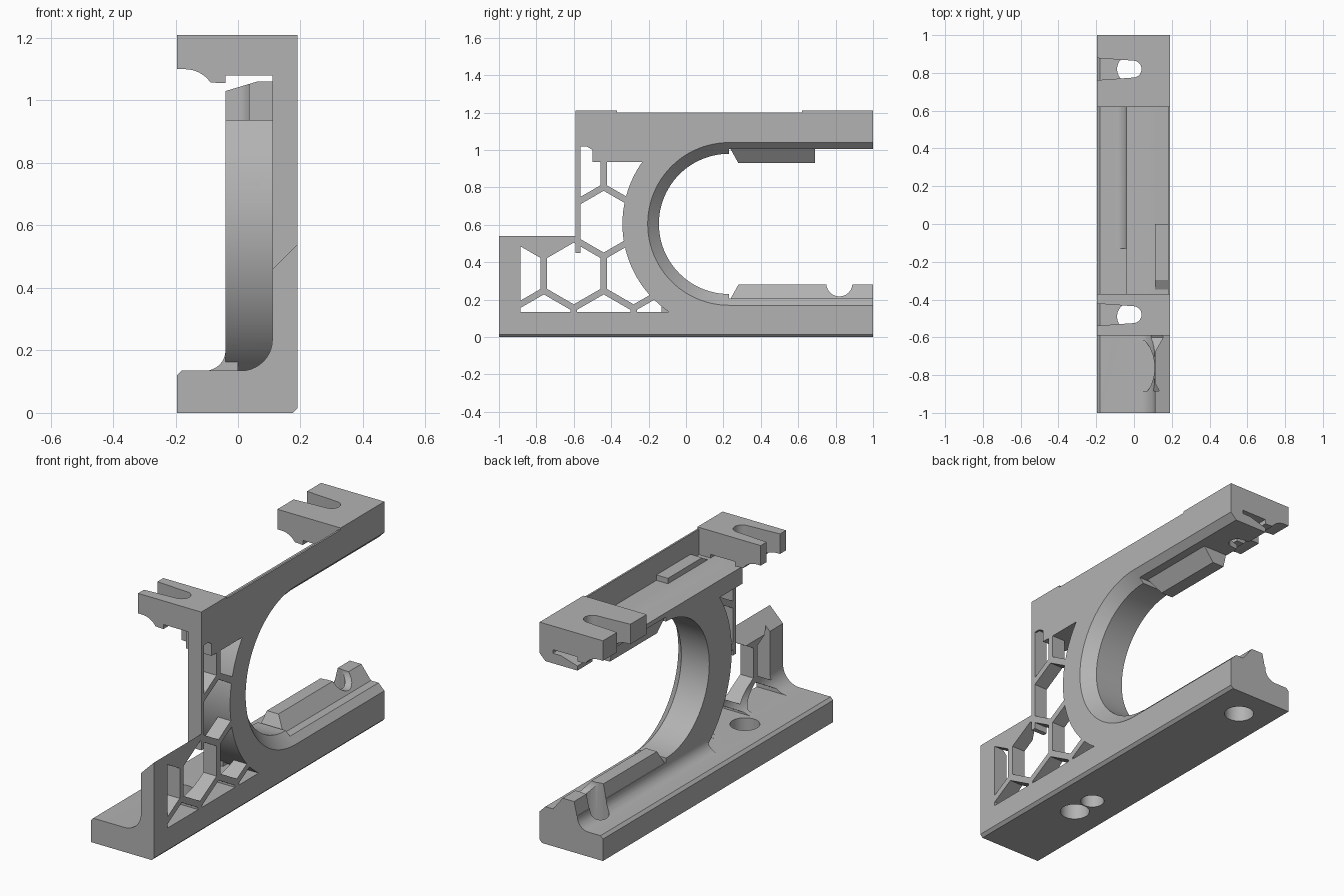
import bpy, bmesh, math

if "Cube" in bpy.data.objects:
    bpy.data.objects.remove(bpy.data.objects["Cube"])

grey = bpy.data.materials.new("plain grey")
grey.use_nodes = True
GREY = (0.45, 0.45, 0.45, 1)
grey.diffuse_color = GREY
grey.node_tree.nodes["Principled BSDF"].inputs["Base Color"].default_value = GREY

PLACE = {"x": lambda a, b, d: (d, a, b),
         "y": lambda a, b, d: (a, d, b),
         "z": lambda a, b, d: (a, b, d)}


def loft(name, start, end, lo, hi, axis):
    """Solid between two outlines placed at lo and hi along an axis."""
    bm = bmesh.new()
    r0 = [bm.verts.new(PLACE[axis](a, b, lo)) for a, b in start]
    r1 = [bm.verts.new(PLACE[axis](a, b, hi)) for a, b in end]
    bm.faces.new(r0)
    bm.faces.new(r1)
    n = len(r0)
    for i in range(n):
        j = (i + 1) % n
        bm.faces.new((r0[i], r0[j], r1[j], r1[i]))
    bmesh.ops.recalc_face_normals(bm, faces=bm.faces)
    me = bpy.data.meshes.new(name)
    bm.to_mesh(me)
    bm.free()
    ob = bpy.data.objects.new(name, me)
    bpy.context.collection.objects.link(ob)
    me.materials.append(grey)
    return ob


def prism(name, pts, lo, hi, axis):
    return loft(name, pts, pts, lo, hi, axis)


def box(name, x0, x1, y0, y1, z0, z1):
    return prism(name, [(x0, y0), (x1, y0), (x1, y1), (x0, y1)], z0, z1, "z")


def arc(ca, cb, r, a0, a1, n):
    return [(ca + r * math.cos(math.radians(a0 + (a1 - a0) * i / n)),
             cb + r * math.sin(math.radians(a0 + (a1 - a0) * i / n))) for i in range(n + 1)]


def combine(target, tool, op):
    mod = target.modifiers.new(op, "BOOLEAN")
    mod.operation = op
    mod.solver = "EXACT"
    mod.object = tool
    bpy.context.view_layer.objects.active = target
    bpy.ops.object.modifier_apply(modifier=mod.name)
    bpy.data.objects.remove(tool)


def add(tool):
    combine(bracket, tool, "UNION")


def cut(tool):
    combine(bracket, tool, "DIFFERENCE")


WALL, OUT, INNER, BACK = 0.11, 0.19, -0.04, -0.195
CY, CZ = 0.23, 0.605


def stadium(r, end):
    """Half circle opening toward +y with straight sides."""
    return arc(CY, CZ, r, 90, 270, 48) + [(end, CZ - r), (end, CZ + r)]


# Side wall with its fillet to the foot
bracket = prism("bracket", [(-1, 0.02), (0, 0.02), (0, 1.09), (-0.59, 1.09),
                            (-0.59, 0.54), (-1, 0.54)], WALL, OUT, "x")
add(prism("foot_fillet", [(0.15, 0.1), (0.15, 0.235)] + arc(0.01, 0.235, 0.1, 0, -90, 10)
          + [(0.01, 0.1)], -1, 0.3, "y"))

# Honeycomb openings
for cy, cz in [(-0.92, 0.34), (-0.6, 0.34), (-0.28, 0.34), (-0.44, 0.617), (-0.12, 0.617),
               (-0.6, 0.894), (-0.28, 0.894), (-0.76, 0.063), (-0.44, 0.063),
               (-0.12, 0.063), (-0.44, 1.171)]:
    cut(prism("cell", arc(cy, cz, 0.165, 30, 330, 5), -0.1, 0.3, "x"))

# Foot and solid borders of the wall
add(prism("foot", [(BACK, 0), (0.175, 0), (OUT, 0.015), (OUT, 0.135), (-0.18, 0.135),
                   (BACK, 0.12)], -1, 1, "y"))
add(box("front_post", WALL, OUT, -1, -0.885, 0.05, 0.54))
add(prism("front_post_fillet", [(0.15, 0.1), (0.15, 0.235)] + arc(0.01, 0.235, 0.1, 0, -90, 10)
          + [(0.01, 0.1)], -1, -0.885, "y"))
add(box("upper_post", WALL, OUT, -0.59, -0.565, 0.45, 1.09))

# Clamp ring, flattened above and below
ring_outline = [(y, min(max(z, 0.05), 1.03)) for y, z in stadium(0.57, 1)]
flat = []
for p in ring_outline:
    if len(flat) > 1 and p[1] == flat[-1][1] == flat[-2][1]:
        flat[-1] = p
    else:
        flat.append(p)
add(prism("clamp_ring", flat, INNER, OUT, "x"))
add(prism("ring_fillet", [(0, 0.1), (0, 0.2), (INNER, 0.2)]
          + arc(-0.105, 0.2, 0.065, 0, -90, 8)[1:] + [(-0.105, 0.1)], -0.13, 1, "y"))

# Upper ledge, thin outer skin and the two slotted flanges
add(prism("upper_ledge", [(INNER, 0.935), (OUT, 0.935), (OUT, 1.06), (0.06, 1.06),
                          (INNER, 1.03)], -0.5, 1, "y"))
add(box("outer_skin", 0.18, OUT, -0.59, 1, 1.02, 1.2))
flange = [(BACK, 1.21), (BACK, 1.1)] + arc(-0.17, 1.0, 0.1, 90, 35, 8) + \
         [(INNER, 1.055), (INNER, 1.08), (WALL, 1.08), (WALL, 1.05), (OUT, 1.05), (OUT, 1.21)]
for y0, y1 in [(-0.59, -0.37), (0.62, 1)]:
    add(prism("flange", flange, y0, y1, "y"))

# Round opening with a bevelled outer rim and wider straight jaws
cut(prism("opening", stadium(0.375, 1.2), -0.3, 0.3, "x"))
cut(loft("rim_bevel", stadium(0.375, 1.2), stadium(0.445, 1.2), 0.13, 0.2, "x"))
cut(box("jaw_clearance", -0.3, 0.3, CY, 1.2, 0.205, 1.005))

# Gripping pads on both jaws, with sloped starts
for name, root, tip, end in [("lower_pad", 0.19, 0.28, 1), ("upper_pad", 1.02, 0.93, 0.69)]:
    pad = prism(name, [(0.12, root), (0.05, tip), (-0.02, tip), (INNER, root)], CY, end, "y")
    for v in pad.data.vertices:
        if abs(v.co.z - tip) < 0.001 and v.co.y < CY + 0.01:
            v.co.y += 0.05
    add(pad)

# Sloped top of the low front wall
cut(prism("slope", [(0.05, 0.4), (0.25, 0.6), (0.05, 0.6)], -1.1, -0.59, "y"))

# Screw slots, screw holes and the tool groove
for cy in (-0.48, 0.82):
    slot = [(-0.25, cy - 0.062)] + arc(-0.005, cy, 0.045, -90, 90, 16) + [(-0.25, cy + 0.062)]
    cut(prism("slot", slot, 0.9, 1.3, "z"))
for cy, r, top in [(-0.49, 0.075, 0.4), (0.82, 0.075, 0.4), (-0.35, 0.06, 0.1)]:
    cut(prism("screw_hole", arc(-0.015, cy, r, 0, 345, 23), -0.1, top, "z"))
cut(prism("groove", arc(0.82, 0.287, 0.07, 0, 345, 23), -0.1, 0.25, "x"))

bpy.ops.object.select_all(action="DESELECT")
bracket.select_set(True)
bpy.context.view_layer.objects.active = bracket
bpy.ops.object.shade_smooth_by_angle(angle=math.radians(25))
